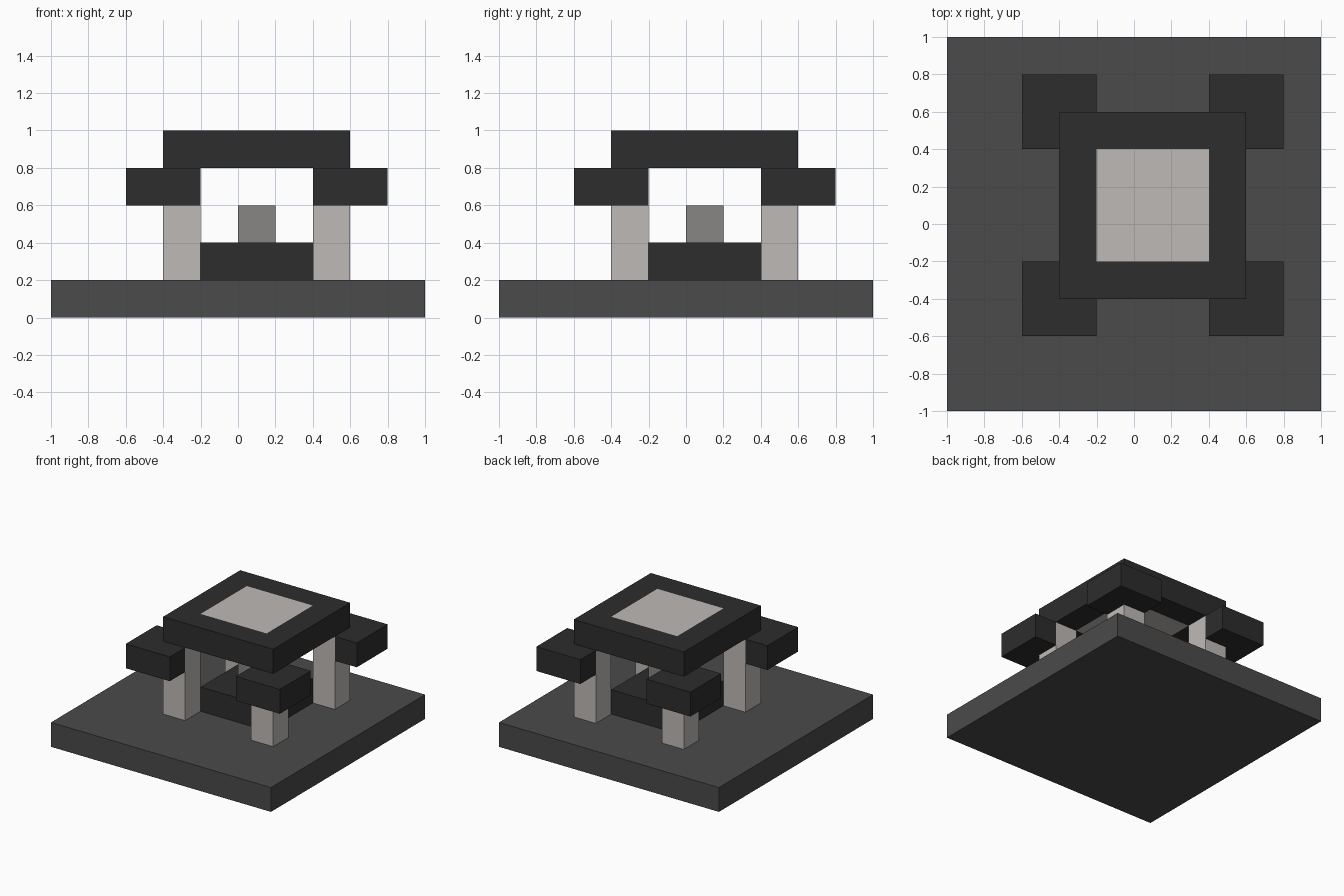
import bpy
import bmesh

if "Cube" in bpy.data.objects:
    bpy.data.objects.remove(bpy.data.objects["Cube"])

C = 0.1   # the pavilion stands off-centre on its plinth
U = 0.2   # module size


def material(name, rgb):
    m = bpy.data.materials.new(name)
    m.use_nodes = True
    m.diffuse_color = (*rgb, 1)
    m.node_tree.nodes["Principled BSDF"].inputs["Base Color"].default_value = (*rgb, 1)
    return m


stone = material("grey stone", (0.069, 0.069, 0.069))
charcoal = material("charcoal", (0.026, 0.026, 0.026))
pale = material("pale stone", (0.521, 0.491, 0.468))
mid = material("mid grey", (0.242, 0.240, 0.231))


def prism(name, outlines, z, height, mat, centre=C):
    """Extrude flat outlines (sharing corners) upward into one solid."""
    bm = bmesh.new()
    for outline in outlines:
        bm.faces.new([bm.verts.new((x + centre, y + centre, z)) for x, y in outline])
    bmesh.ops.remove_doubles(bm, verts=bm.verts, dist=0.0001)
    solid = bmesh.ops.extrude_face_region(bm, geom=bm.faces[:], use_keep_orig=True)
    top = [v for v in solid["geom"] if isinstance(v, bmesh.types.BMVert)]
    bmesh.ops.translate(bm, verts=top, vec=(0, 0, height))
    bmesh.ops.recalc_face_normals(bm, faces=bm.faces[:])
    mesh = bpy.data.meshes.new(name)
    bm.to_mesh(mesh)
    bm.free()
    mesh.materials.append(mat)
    obj = bpy.data.objects.new(name, mesh)
    bpy.context.collection.objects.link(obj)


def square(r):
    return [(-r, -r), (r, -r), (r, r), (-r, r)]


# Plinth, raised floor and central block
prism("plinth", [square(1)], 0, U, stone, centre=0)
prism("raised_floor", [square(0.3)], U, U, charcoal)
prism("centre_block", [square(0.1)], 2 * U, U, mid)

# Four pillars, each wrapped on its outside by an L-shaped eave
for sx, side in ((-1, "right"), (1, "left")):
    for sy, end in ((-1, "front"), (1, "back")):
        pillar = [(0.3, 0.3), (0.5, 0.3), (0.5, 0.5), (0.3, 0.5)]
        eave = [(0.5, 0.3), (0.7, 0.3), (0.7, 0.7), (0.3, 0.7), (0.3, 0.5), (0.5, 0.5)]
        for part, shape, z, h, mat in (("pillar", pillar, U, 3 * U, pale),
                                       ("eave", eave, 3 * U, U, charcoal)):
            prism(f"{end}_{side}_{part}", [[(x * sx, y * sy) for x, y in shape]], z, h, mat)

# Roof frame with a flush pale panel
outer, inner = square(0.5), square(0.3)
frame = [[outer[i], outer[(i + 1) % 4], inner[(i + 1) % 4], inner[i]] for i in range(4)]
prism("roof_frame", frame, 4 * U, U, charcoal)
prism("roof_panel", [inner], 4 * U, U, pale)
